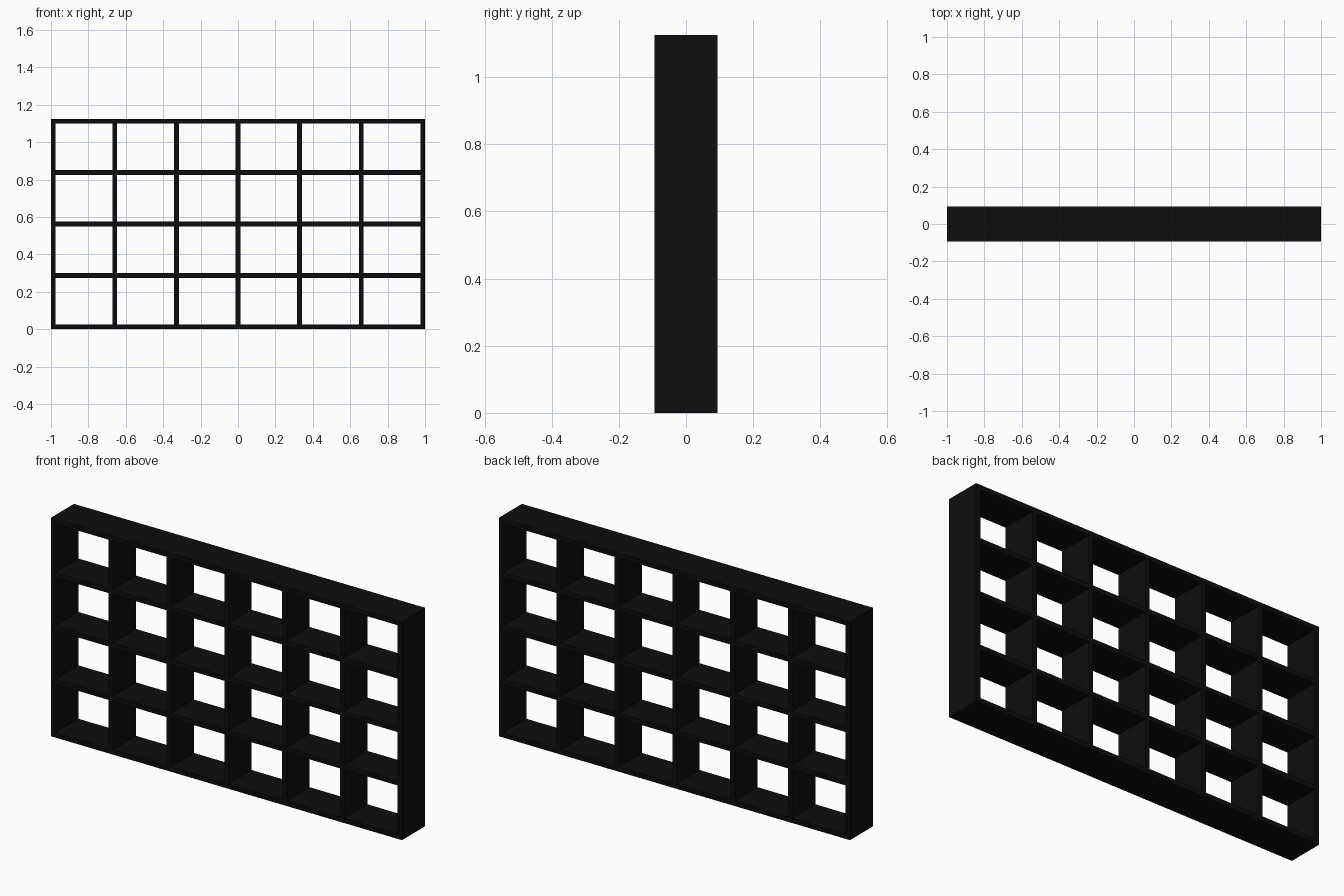
import bpy

WIDTH, DEPTH, HEIGHT, BOARD = 2.0, 0.1875, 1.125, 0.025
COLUMNS, ROWS = 6, 4

old = bpy.data.objects.get("Cube")
if old:
    bpy.data.objects.remove(old, do_unlink=True)

black = bpy.data.materials.new("matte_black")
black.use_nodes = True
colour = (0.004, 0.004, 0.004, 1)
black.diffuse_color = colour
black.node_tree.nodes["Principled BSDF"].inputs["Base Color"].default_value = colour


def board(name, centre, size):
    bpy.ops.mesh.primitive_cube_add(size=1, location=centre)
    obj = bpy.context.object
    obj.name = name
    obj.scale = size
    bpy.ops.object.transform_apply(location=False, rotation=False, scale=True)
    obj.data.materials.append(black)


step_x = (WIDTH - BOARD) / COLUMNS
step_z = (HEIGHT - BOARD) / ROWS

# Full-height side panels
for name, side in (("left_side", 1), ("right_side", -1)):
    board(name, (side * (WIDTH - BOARD) / 2, 0, HEIGHT / 2), (BOARD, DEPTH, HEIGHT))

# Bottom, shelves and top fitted between the sides
for row in range(ROWS + 1):
    name = {0: "bottom_board", ROWS: "top_board"}.get(row, f"shelf_{row}")
    board(name, (0, 0, BOARD / 2 + row * step_z), (WIDTH - 2 * BOARD, DEPTH, BOARD))

# Short upright dividers fitted between the shelves
for row in range(ROWS):
    for column in range(1, COLUMNS):
        x = (column - COLUMNS / 2) * step_x
        z = BOARD / 2 + (row + 0.5) * step_z
        board(f"divider_{row + 1}_{column}", (x, 0, z), (BOARD, DEPTH, step_z - BOARD))
